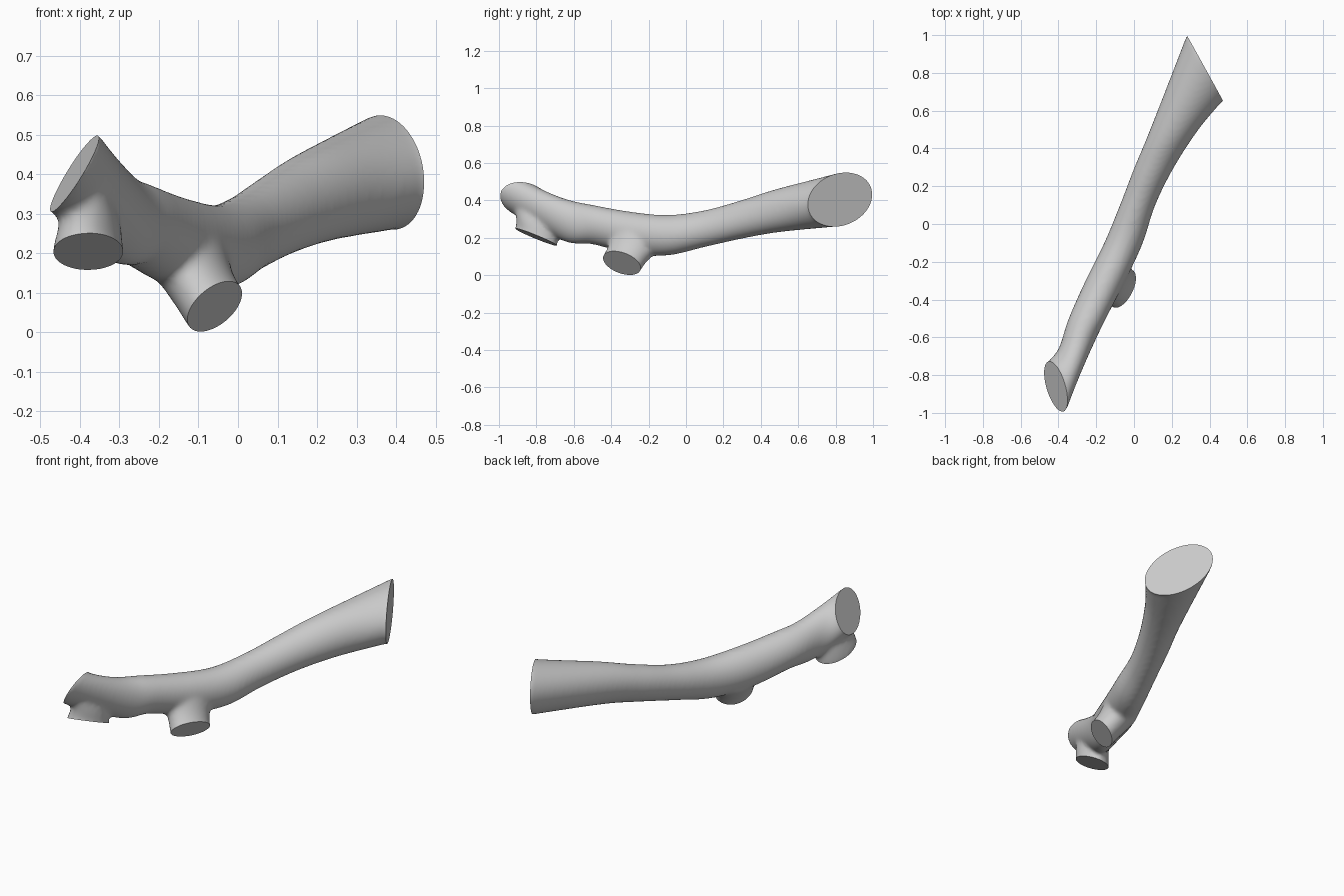
import bpy, bmesh, math
from mathutils import Vector

cube = bpy.data.objects.get("Cube")
if cube:
    bpy.data.objects.remove(cube, do_unlink=True)

SIDES = 40


def ring(c, u, v):
    """An ellipse: centre and two half axes."""
    return (Vector(c), Vector(u), Vector(v))


def slice_y(y, x0, x1, z0, z1):
    """An upright ellipse in a plane of constant y."""
    return ring(((x0 + x1) / 2, y, (z0 + z1) / 2), ((x1 - x0) / 2, 0, 0), (0, 0, (z1 - z0) / 2))


def normal(r, outward):
    n = r[1].cross(r[2]).normalized()
    return n if n.dot(Vector(outward)) > 0 else -n


def shifted(r, n, dist, scale=1.0):
    return (r[0] + n * dist, r[1] * scale, r[2] * scale)


def smooth_path(rings, steps=8):
    """Catmull-Rom interpolation through the rings."""
    out = []
    for i in range(len(rings) - 1):
        quad = [rings[max(i - 1, 0)], rings[i], rings[i + 1], rings[min(i + 2, len(rings) - 1)]]
        for s in range(steps):
            t = s / steps
            out.append(tuple(
                0.5 * (2 * b + (c - a) * t + (2 * a - 5 * b + 4 * c - d) * t * t
                       + (3 * b - a - 3 * c + d) * t ** 3)
                for a, b, c, d in zip(*quad)))
    return out + [rings[-1]]


def loft(bm, rings):
    """Closed tube through the rings."""
    part = []
    rows = []
    for c, u, v in rings:
        rows.append([bm.verts.new(c + u * math.cos(a) + v * math.sin(a))
                     for a in (2 * math.pi * k / SIDES for k in range(SIDES))])
    for r0, r1 in zip(rows, rows[1:]):
        for k in range(SIDES):
            j = (k + 1) % SIDES
            part.append(bm.faces.new((r0[k], r0[j], r1[j], r1[k])))
    part.append(bm.faces.new(rows[0][::-1]))
    part.append(bm.faces.new(rows[-1]))
    bmesh.ops.recalc_face_normals(bm, faces=part)


def make_object(name, bm):
    mesh = bpy.data.meshes.new(name)
    bm.to_mesh(mesh)
    bm.free()
    obj = bpy.data.objects.new(name, mesh)
    bpy.context.scene.collection.objects.link(obj)
    return obj


# Flat cut ends: back, upper front, lower front, underside
back_cap = ring((0.375, 0.826, 0.405), (0.095, -0.172, -0.01), (-0.01, 0.02, 0.145))
upper_cap = ring((-0.4125, -0.865, 0.402), (0.035, -0.135, 0.022), (0.052, 0, 0.095))
lower_cap = ring((-0.38, -0.80, 0.203), (0.09, 0.025, 0), (0, 0.11, -0.047))
under_cap = ring((-0.06, -0.343, 0.064), (0.07, 0.057, 0.033), (0, 0.085, -0.055))
caps = [(back_cap, (1, 0.5, 0)), (upper_cap, (-1, 0, 0.5)),
        (lower_cap, (0, -0.4, -1)), (under_cap, (1, -0.6, -1))]
n_back, n_upper, n_lower, n_under = [normal(r, d) for r, d in caps]
EXTRA = 0.05

bm = bmesh.new()
# Main limb, from the wide back end to the upper front end
limb = smooth_path([
    back_cap,
    slice_y(0.5, 0.085, 0.342, 0.23, 0.465),
    slice_y(0.3, 0.002, 0.212, 0.195, 0.402),
    slice_y(0.1, -0.075, 0.113, 0.15, 0.347),
    slice_y(-0.1, -0.158, 0.047, 0.105, 0.322),
    slice_y(-0.3, -0.257, -0.045, 0.115, 0.34),
    slice_y(-0.5, -0.346, -0.148, 0.165, 0.376),
    slice_y(-0.65, -0.395, -0.22, 0.18, 0.41),
    upper_cap])
loft(bm, [shifted(back_cap, n_back, EXTRA, 1.03)] + limb + [shifted(upper_cap, n_upper, EXTRA)])

# Lower front stub
stub = smooth_path([
    ring((-0.375, -0.83, 0.38), (0.04, 0, 0), (0, 0.09, 0)),
    ring((-0.375, -0.80, 0.28), (0.075, 0.01, 0), (0, 0.108, -0.02)),
    lower_cap])
loft(bm, stub + [shifted(lower_cap, n_lower, EXTRA, 1.02)])

# Underside stub
_, u, v = under_cap
stub = smooth_path([
    ring((-0.13, -0.25, 0.22), u * 1.35, v * 1.35),
    ring((-0.09, -0.31, 0.12), u * 1.05, v * 1.05),
    under_cap])
loft(bm, stub + [shifted(under_cap, n_under, EXTRA)])
branch = make_object("forked_branch", bm)

# Merge the limbs and soften the joints
remesh = branch.modifiers.new("merge", 'REMESH')
remesh.mode = 'VOXEL'
remesh.voxel_size = 0.011
soft = branch.modifiers.new("soften", 'SMOOTH')
soft.factor = 0.5
soft.iterations = 14

# Slice each end flat
cutters = []
for i, (cap, d) in enumerate(caps):
    n = normal(cap, d)
    cb = bmesh.new()
    loft(cb, [shifted(cap, n, 0, 1.25), shifted(cap, n, 0.25, 1.25)])
    cutter = make_object("end_cutter_%d" % i, cb)
    cutter.hide_render = True
    cutters.append(cutter)
    cut = branch.modifiers.new("cut", 'BOOLEAN')
    cut.operation = 'DIFFERENCE'
    cut.solver = 'EXACT'
    cut.object = cutter

# Bake the modifiers and drop the helpers
bpy.context.view_layer.update()
deps = bpy.context.evaluated_depsgraph_get()
baked = bpy.data.meshes.new_from_object(branch.evaluated_get(deps))
branch.modifiers.clear()
branch.data = baked
for cutter in cutters:
    bpy.data.objects.remove(cutter, do_unlink=True)

# Plain grey over the whole branch
grey = bpy.data.materials.new("light_grey")
grey.use_nodes = True
colour = (0.6, 0.6, 0.6, 1)
grey.diffuse_color = colour
grey.node_tree.nodes["Principled BSDF"].inputs["Base Color"].default_value = colour
baked.materials.clear()
baked.materials.append(grey)
for p in baked.polygons:
    p.material_index = 0

for o in bpy.context.selected_objects:
    o.select_set(False)
branch.select_set(True)
bpy.context.view_layer.objects.active = branch
bpy.ops.object.shade_smooth_by_angle(angle=math.radians(35))
